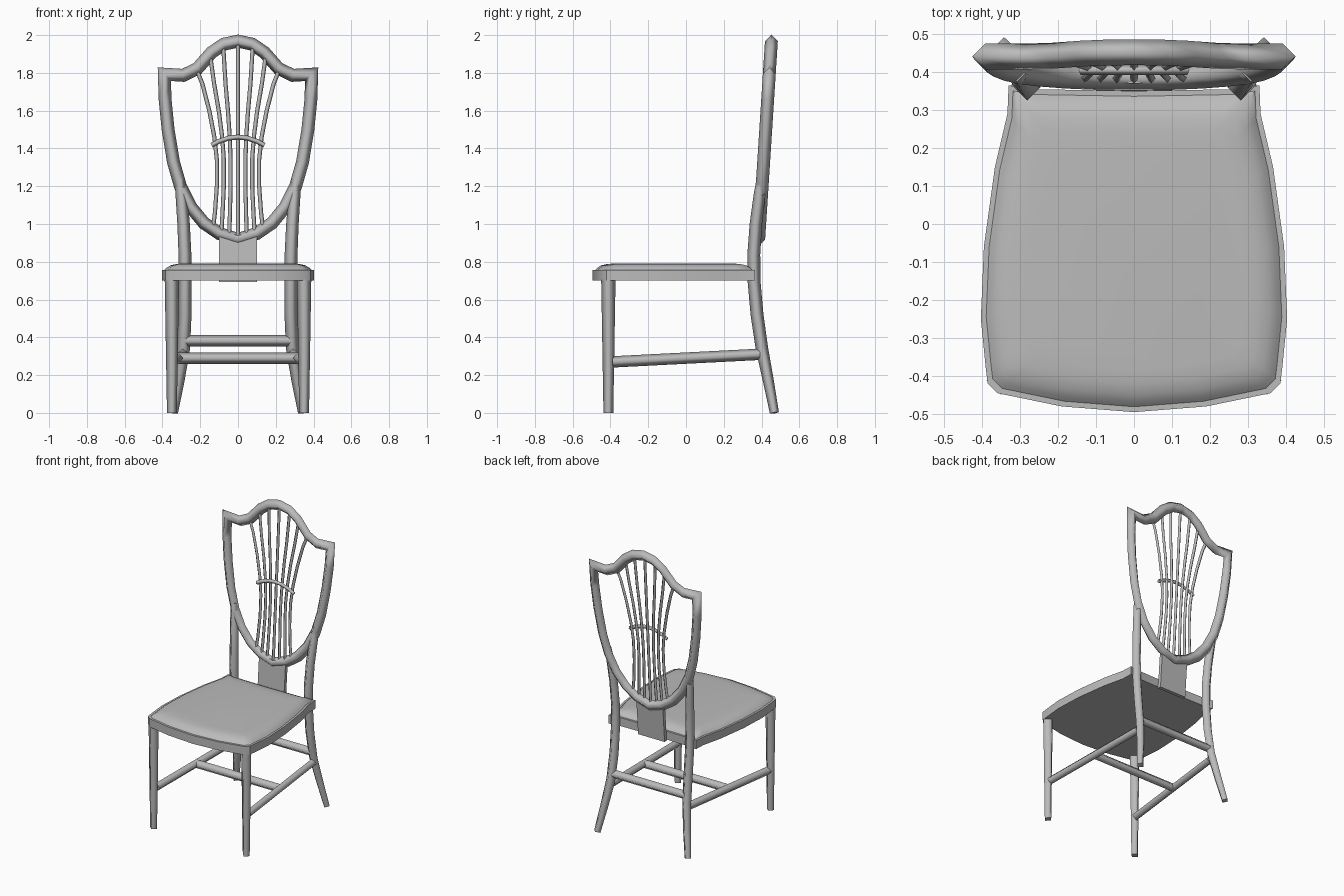
import bpy, bmesh, math
from mathutils import Vector

if "Cube" in bpy.data.objects:
    bpy.data.objects.remove(bpy.data.objects["Cube"])

wood = bpy.data.materials.new("grey")
wood.diffuse_color = (0.5, 0.5, 0.5, 1)
wood.use_nodes = True
wood.node_tree.nodes["Principled BSDF"].inputs["Base Color"].default_value = wood.diffuse_color


def finish(name, bm, angle):
    bmesh.ops.recalc_face_normals(bm, faces=bm.faces)
    me = bpy.data.meshes.new(name)
    bm.to_mesh(me)
    bm.free()
    me.materials.append(wood)
    ob = bpy.data.objects.new(name, me)
    bpy.context.collection.objects.link(ob)
    bpy.context.view_layer.objects.active = ob
    ob.select_set(True)
    bpy.ops.object.shade_smooth_by_angle(angle=math.radians(angle))
    ob.select_set(False)
    return ob


def sweep(name, path, radii, ref, closed=False, angle=95, sides=4):
    """Bar along a path; one section corner points along ref."""
    pts = [Vector(p) for p in path]
    n = len(pts)
    if not isinstance(radii, (list, tuple)):
        radii = [radii] * n
    bm = bmesh.new()
    rings = []
    for i, p in enumerate(pts):
        a = pts[i - 1] if closed or i else None
        b = pts[(i + 1) % n] if closed or i < n - 1 else None
        d0 = (p - a).normalized() if a else (b - p).normalized()
        d1 = (b - p).normalized() if b else d0
        t = (d0 + d1).normalized()
        u = (Vector(ref) - t * t.dot(Vector(ref))).normalized()
        v = t.cross(u)
        miter = 1 / max(0.6, d0.dot(t))
        ring = []
        for k in range(sides):
            w = 2 * math.pi * k / sides
            ring.append(bm.verts.new(p + radii[i] * (u * math.cos(w) + v * miter * math.sin(w))))
        rings.append(ring)
    for i in range(n if closed else n - 1):
        r, s = rings[i], rings[(i + 1) % n]
        for k in range(sides):
            j = (k + 1) % sides
            bm.faces.new((r[k], r[j], s[j], s[k]))
    if not closed:
        bm.faces.new(rings[0])
        bm.faces.new(rings[-1])
    ob = finish(name, bm, angle)
    if not closed:  # crisp ends
        for f in list(ob.data.polygons)[-2:]:
            f.use_smooth = False
    return ob


def loft(name, outline, layers, angle):
    """Stack of (inset, z) copies of an outline, capped at both ends."""
    bm = bmesh.new()
    rings = []
    for d, z in layers:
        rings.append([bm.verts.new((x * (1 - d / 0.4), -0.07 + (y + 0.07) * (1 - d / 0.42), z))
                      for x, y in outline])
    n = len(outline)
    for r, s in zip(rings, rings[1:]):
        for k in range(n):
            bm.faces.new((r[k], r[(k + 1) % n], s[(k + 1) % n], s[k]))
    bm.faces.new(rings[0])
    bm.faces.new(rings[-1])
    return finish(name, bm, angle)


def mirror_path(half):
    """Half path starting and ending on x = 0 made into a full loop."""
    return half + [(-x, y, z) for x, y, z in half[-2:0:-1]]


# seat rail and cushion
half = [(0, -0.495), (0.19, -0.48), (0.36, -0.445), (0.385, -0.42), (0.39, -0.38), (0.403, -0.25),
        (0.395, -0.06), (0.366, 0.15), (0.333, 0.29), (0.33, 0.365), (0.28, 0.355), (0, 0.35)]
outline = half + [(-x, y) for x, y in half[-2:0:-1]]
loft("seat_rail", outline, [(0, 0.70), (0, 0.757)], 35)
loft("seat_cushion", outline, [(0.012, 0.755), (0.025, 0.768), (0.045, 0.781), (0.075, 0.788), (0.11, 0.791)], 60)

# legs and side stretchers
for s, side in ((1, "right"), (-1, "left")):
    sweep("front_leg_" + side, [(s * 0.35, -0.411, 0), (s * 0.35, -0.411, 0.705)], [0.026, 0.038], (1, 0, 0))
    sweep("back_leg_" + side,
          [(s * 0.342, 0.468, 0), (s * 0.312, 0.436, 0.17), (s * 0.287, 0.402, 0.34), (s * 0.28, 0.376, 0.52),
           (s * 0.28, 0.36, 0.7), (s * 0.281, 0.359, 0.84), (s * 0.288, 0.37, 1.0), (s * 0.3, 0.39, 1.16),
           (s * 0.308, 0.396, 1.24)],
          [0.024, 0.029, 0.033, 0.034, 0.034, 0.034, 0.033, 0.031, 0.022], (1, 0, 0))
    sweep("side_stretcher_" + side, [(s * 0.345, -0.39, 0.27), (s * 0.29, 0.39, 0.31)], 0.03, (0, 0, 1))

# cross stretchers
sweep("middle_stretcher", [(-0.315, 0, 0.29), (0.315, 0, 0.29)], 0.03, (0, 0, 1))
sweep("back_stretcher", [(-0.285, 0.392, 0.382), (0.285, 0.392, 0.382)], 0.03, (0, 0, 1))


# shield shaped back, leaning backwards
def lean(z):
    return 0.385 + 0.064 * (z - 0.92)


shield = [(0, 1.968), (0.075, 1.952), (0.14, 1.908), (0.215, 1.823), (0.29, 1.787), (0.39, 1.793),
          (0.386, 1.66), (0.37, 1.5), (0.342, 1.33), (0.305, 1.2), (0.25, 1.09), (0.18, 1.005),
          (0.1, 0.95), (0, 0.918)]
sweep("shield_frame", mirror_path([(x, lean(z), z) for x, z in shield]), 0.034, (0, 1, 0), closed=True)

# fanned ribs inside the shield
rib = [(0.132, 0.98), (0.122, 1.06), (0.112, 1.2), (0.112, 1.34), (0.125, 1.46), (0.152, 1.6), (0.188, 1.74)]
for f, top, low in ((1, 1.835, 0.98), (0.67, 1.915, 0.95), (0.35, 1.95, 0.935), (0, 1.965, 0.92)):
    pts = [(x * f, z) for x, z in rib] + [(0.225 * f, top)]
    pts[0] = (pts[0][0], low)
    for s in ((1, -1) if f else (1,)):
        sweep("rib", [(s * x, lean(z) - 0.005, z) for x, z in pts], 0.011, (0, 1, 0))

# arched tie across the ribs
sweep("rib_tie", [(x, 0.405, 1.46 - 2.2 * x * x) for x in (-0.14, -0.1, -0.05, 0, 0.05, 0.1, 0.14)],
      0.013, (0, 1, 0))

# splat plate joining the shield to the seat
bm = bmesh.new()
bmesh.ops.create_cube(bm, size=1)
for v in bm.verts:
    up = v.co.z > 0
    v.co = (v.co.x * 0.2, (0.382 if up else 0.362) + v.co.y * 0.024, 0.945 if up else 0.692)
finish("splat_plate", bm, 30)
